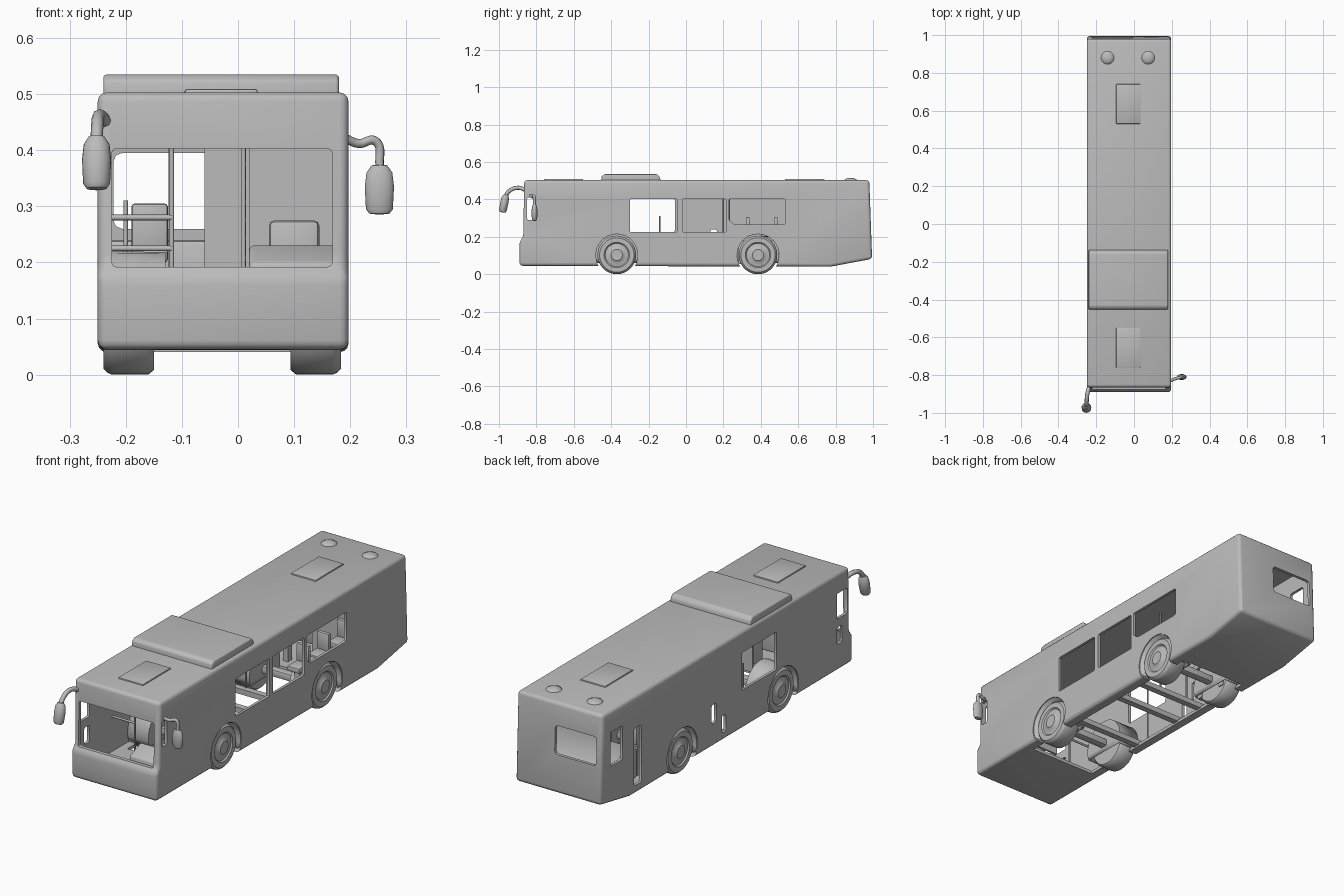
import bpy, bmesh, math
from mathutils import Vector

if "Cube" in bpy.data.objects:
    bpy.data.objects.remove(bpy.data.objects["Cube"])

grey = bpy.data.materials.new("plain_grey")
grey.use_nodes = True
grey.diffuse_color = (0.5, 0.5, 0.5, 1)
grey.node_tree.nodes["Principled BSDF"].inputs["Base Color"].default_value = (0.5, 0.5, 0.5, 1)

RIGHT, LEFT = -0.25, 0.197      # side walls
MID = (RIGHT + LEFT) / 2
AXLES = (-0.37, 0.385)
HUB_Z = 0.103


def activate(ob):
    bpy.ops.object.select_all(action='DESELECT')
    ob.select_set(True)
    bpy.context.view_layer.objects.active = ob


def make(name, bm, bevel=0, segments=3):
    bmesh.ops.recalc_face_normals(bm, faces=bm.faces)
    me = bpy.data.meshes.new(name)
    bm.to_mesh(me)
    bm.free()
    me.materials.append(grey)
    ob = bpy.data.objects.new(name, me)
    bpy.context.collection.objects.link(ob)
    activate(ob)
    if bevel:
        m = ob.modifiers.new("bevel", 'BEVEL')
        m.width, m.segments = bevel, segments
        bpy.ops.object.modifier_apply(modifier=m.name)
    bpy.ops.object.shade_smooth_by_angle(angle=math.radians(40))
    return ob


def prism(name, yz, x0, x1, bevel=0, segments=3):
    """Side outline pushed across the width."""
    bm = bmesh.new()
    face = bm.faces.new([bm.verts.new((x0, y, z)) for y, z in yz])
    out = bmesh.ops.extrude_face_region(bm, geom=[face])["geom"]
    verts = [v for v in out if isinstance(v, bmesh.types.BMVert)]
    bmesh.ops.translate(bm, verts=verts, vec=(x1 - x0, 0, 0))
    return make(name, bm, bevel, segments)


def box(name, xs, ys, zs, bevel=0, segments=2):
    outline = [(ys[0], zs[0]), (ys[1], zs[0]), (ys[1], zs[1]), (ys[0], zs[1])]
    return prism(name, outline, xs[0], xs[1], bevel, segments)


def lathe(name, profile, origin, axis='X', sign=1, steps=36):
    """Spin (radius, offset) points about an axis."""
    bm = bmesh.new()
    pts = [(o * sign, 0, r) if axis == 'X' else (r, 0, o) for r, o in profile]
    vs = [bm.verts.new(p) for p in pts]
    edges = [bm.edges.new(p) for p in zip(vs, vs[1:])]
    bmesh.ops.spin(bm, geom=vs + edges, cent=(0, 0, 0), angle=math.tau, steps=steps,
                   axis=(1, 0, 0) if axis == 'X' else (0, 0, 1))
    bmesh.ops.remove_doubles(bm, verts=bm.verts, dist=1e-4)
    bmesh.ops.translate(bm, verts=bm.verts, vec=origin)
    return make(name, bm)


def tube(name, points, radius):
    cu = bpy.data.curves.new(name, 'CURVE')
    cu.dimensions = '3D'
    cu.bevel_depth, cu.bevel_resolution, cu.use_fill_caps = radius, 2, True
    sp = cu.splines.new('BEZIER')
    sp.bezier_points.add(len(points) - 1)
    for bp, p in zip(sp.bezier_points, points):
        bp.co = p
        bp.handle_left_type = bp.handle_right_type = 'AUTO'
    cu.materials.append(grey)
    ob = bpy.data.objects.new(name, cu)
    bpy.context.collection.objects.link(ob)
    return ob


def cut(target, cutter):
    activate(target)
    m = target.modifiers.new("cut", 'BOOLEAN')
    m.operation, m.solver, m.object = 'DIFFERENCE', 'EXACT', cutter
    bpy.ops.object.modifier_apply(modifier=m.name)
    bpy.data.objects.remove(cutter)


# Body shell, hollowed
body = prism("body_shell", [(-0.89, 0.045), (0.77, 0.04), (0.995, 0.082), (0.98, 0.503),
                            (-0.865, 0.503), (-0.87, 0.2), (-0.89, 0.175)], RIGHT, LEFT, 0.016)
cut(body, prism("cavity", [(-0.872, 0.06), (0.765, 0.055), (0.98, 0.095), (0.966, 0.488),
                           (-0.85, 0.488), (-0.855, 0.2), (-0.872, 0.172)], RIGHT + 0.013, LEFT - 0.013))

# Windscreen and rear window
cut(body, box("windscreen_cut", (-0.225, 0.168), (-1, -0.82), (0.192, 0.403), 0.008))
cut(body, box("rear_window_cut", (-0.222, -0.005), (0.9, 1.1), (0.26, 0.395), 0.015))

# Side windows, door gaps: (y from, y to, z from, z to)
left_gaps = [(-0.3, -0.047, 0.225, 0.403), (-0.02, 0.215, 0.225, 0.403), (-0.85, -0.812, 0.29, 0.41)]
right_gaps = [(-0.32, -0.06, 0.225, 0.403), (0.83, 0.92, 0.24, 0.4), (0.69, 0.745, 0.08, 0.35),
              (-0.85, -0.77, 0.29, 0.41), (-0.81, -0.77, 0.17, 0.25), (0.13, 0.165, 0.15, 0.24),
              (0.06, 0.09, 0.08, 0.16)]
for wall, gaps in ((LEFT, left_gaps), (RIGHT, right_gaps)):
    for y0, y1, z0, z1 in gaps:
        cut(body, box("gap_cut", (wall - 0.04, wall + 0.04), (y0, y1), (z0, z1), 0.008))
cut(body, prism("window_cut", [(0.26, 0.265), (0.53, 0.265), (0.53, 0.403), (0.23, 0.403), (0.23, 0.29)],
                LEFT - 0.04, LEFT + 0.04, 0.008, 2))

# Open underside and wheel arches
cut(body, box("floor_cut", (-0.2, 0.147), (-0.54, 0.53), (0, 0.1)))
for y in AXLES:
    cut(body, lathe("arch_cut", [(0, -0.4), (0.114, -0.4), (0.114, 0.4), (0, 0.4)], (0, y, HUB_Z)))
activate(body)
bpy.ops.object.shade_smooth_by_angle(angle=math.radians(40))

# Roof box, hatches and vents
prism("roof_box", [(-0.455, 0.495), (-0.135, 0.495), (-0.14, 0.52), (-0.155, 0.535),
                   (-0.435, 0.535), (-0.45, 0.525)], -0.24, 0.18, 0.006)
for label, y0, y1 in (("front", -0.76, -0.55), ("rear", 0.53, 0.74)):
    box(label + "_roof_hatch", (-0.095, 0.035), (y0, y1), (0.495, 0.509), 0.004)
for x in (-0.14, 0.075):
    lathe("roof_vent", [(0, 0.013), (0.018, 0.011), (0.032, 0.005), (0.038, -0.005)], (x, 0.88, 0.502), 'Z')

# Wheels with inner housings
tyre = [(0, 0.002), (0.03, 0.004), (0.04, -0.004), (0.062, -0.006), (0.068, 0), (0.092, 0),
        (0.1, -0.008), (0.103, -0.016), (0.103, -0.08), (0.095, -0.09), (0, -0.09)]
for y in AXLES:
    for side, x, sign in (("left", 0.184, 1), ("right", -0.24, -1)):
        lathe(side + "_wheel", tyre, (x, y, HUB_Z), 'X', sign)
        bm = bmesh.new()
        wall = LEFT - 0.004 if sign > 0 else RIGHT + 0.004
        rims = []
        for xx in (wall, wall - sign * 0.115):
            arc = [math.pi * (-0.12 + 1.24 * i / 16) for i in range(17)]
            rims.append([bm.verts.new((xx, y + 0.114 * math.cos(a), HUB_Z + 0.114 * math.sin(a)))
                         for a in arc])
        for i in range(16):
            bm.faces.new((rims[0][i], rims[0][i + 1], rims[1][i + 1], rims[1][i]))
        bm.faces.new(rims[1])
        housing = make(side + "_wheel_housing", bm)
        sol = housing.modifiers.new("thickness", 'SOLIDIFY')
        sol.thickness, sol.offset = 0.005, 0
    box("axle", (-0.16, 0.1), (y - 0.02, y + 0.02), (0.085, 0.12), 0.008)

# Chassis cross members
for y in (-0.22, 0.06, 0.22):
    box("cross_member", (RIGHT + 0.01, LEFT - 0.01), (y - 0.015, y + 0.015), (0.05, 0.075))

# Driver area
prism("dashboard", [(-0.85, 0.07), (-0.72, 0.07), (-0.72, 0.2), (-0.76, 0.232), (-0.84, 0.2)], 0.02, 0.175, 0.008)
box("driver_seat", (0.055, 0.145), (-0.66, -0.57), (0.06, 0.17), 0.012)
box("driver_seat_back", (0.055, 0.145), (-0.58, -0.555), (0.16, 0.275), 0.01)
box("driver_partition", (0.02, 0.182), (-0.535, -0.525), (0.06, 0.488))

# Passenger seats
for y in (0.3, 0.45, 0.6):
    for x in (-0.19, 0.08):
        box("seat_base", (x, x + 0.065), (y - 0.05, y + 0.03), (0.2, 0.225), 0.006)
        box("seat_back", (x, x + 0.065), (y + 0.02, y + 0.04), (0.215, 0.305), 0.006)
        box("seat_leg", (x + 0.02, x + 0.045), (y - 0.02, y + 0.01), (0.055, 0.205))
box("engine_cover", (RIGHT + 0.014, LEFT - 0.014), (0.7, 0.95), (0.1, 0.24), 0.01)
box("rear_partition", (-0.06, 0.183), (0.64, 0.65), (0.06, 0.488))

# Grab poles and rails
for x, y, top in ((-0.118, -0.6, 0.488), (-0.2, -0.14, 0.31), (0.01, 0.2, 0.488), (-0.12, 0.23, 0.488)):
    tube("grab_pole", [(x, y, 0.06), (x, y, top)], 0.004)
for z in (0.225, 0.28):
    tube("grab_rail", [(-0.235, -0.6, z), (-0.118, -0.6, z)], 0.005)

# Mirrors on curved arms
tube("right_mirror_arm", [(-0.235, -0.855, 0.45), (-0.247, -0.9, 0.462), (-0.251, -0.95, 0.44),
                          (-0.252, -0.968, 0.4)], 0.011)
tube("left_mirror_arm", [(0.185, -0.835, 0.425), (0.215, -0.82, 0.412), (0.245, -0.812, 0.416),
                         (0.253, -0.81, 0.37)], 0.008)
head = [(0, 0.045), (0.014, 0.043), (0.023, 0.03), (0.026, 0.005), (0.024, -0.035), (0.018, -0.043), (0, -0.045)]
for name, pos, height, depth, lean in (("right_mirror", (-0.252, -0.972, 0.378), 1.1, 0.85, -0.2),
                                       ("left_mirror", (0.252, -0.81, 0.33), 1, 0.6, 0)):
    ob = lathe(name, head, (0, 0, 0), 'Z', 1, 20)
    ob.location = Vector(pos)
    ob.scale = (1, depth, height)
    ob.rotation_euler = (lean, 0, 0)
